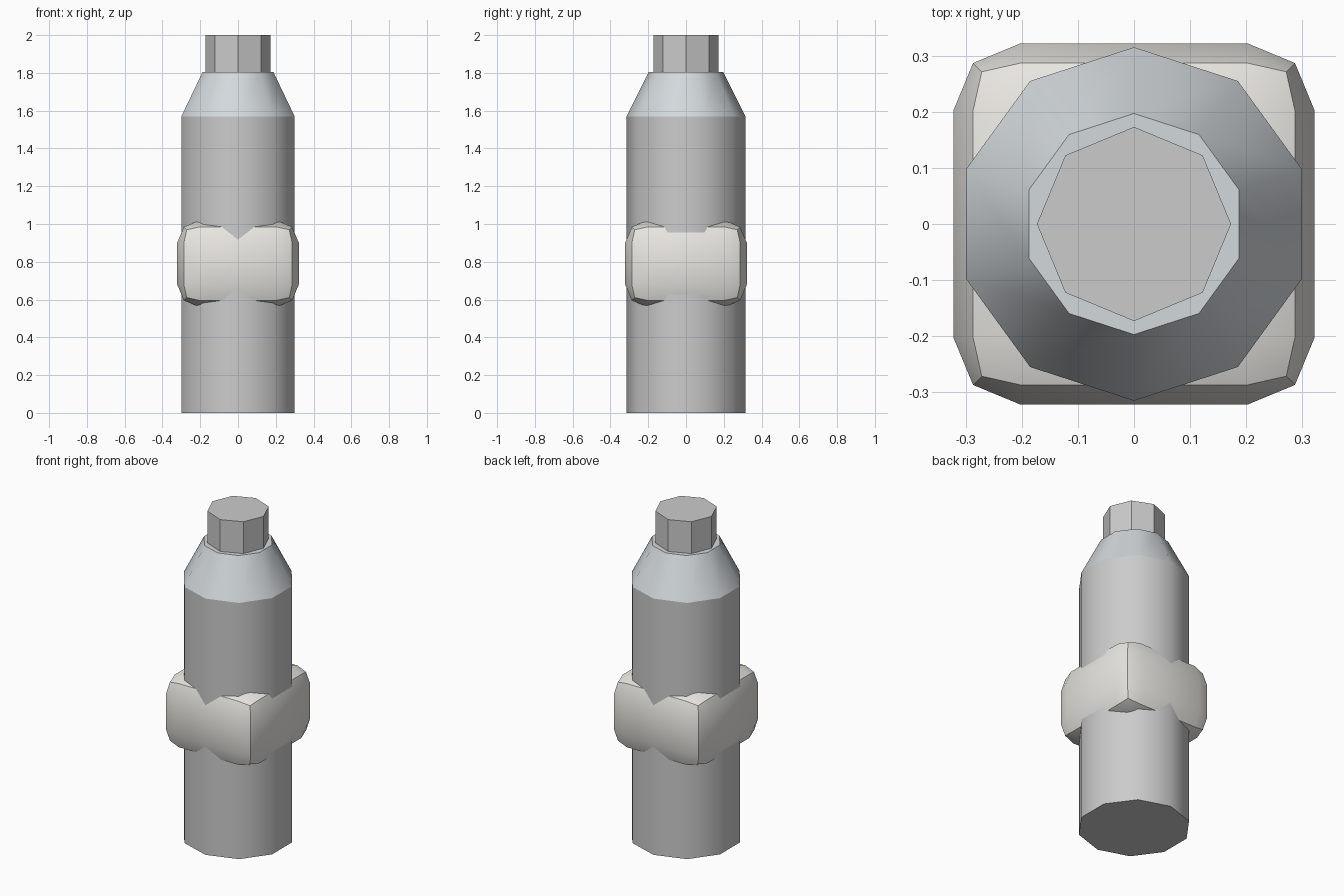
import bpy, bmesh
from math import sin, cos, pi, radians

if "Cube" in bpy.data.objects:
    bpy.data.objects.remove(bpy.data.objects["Cube"])


def finish(name, bm, colour=None):
    bmesh.ops.recalc_face_normals(bm, faces=bm.faces)
    mesh = bpy.data.meshes.new(name)
    bm.to_mesh(mesh)
    bm.free()
    ob = bpy.data.objects.new(name, mesh)
    bpy.context.collection.objects.link(ob)
    if colour:
        mat = bpy.data.materials.new(name + "_colour")
        mat.diffuse_color = (*colour, 1)
        mat.use_nodes = True
        mat.node_tree.nodes["Principled BSDF"].inputs["Base Color"].default_value = mat.diffuse_color
        mesh.materials.append(mat)
    bpy.ops.object.select_all(action='DESELECT')
    ob.select_set(True)
    bpy.context.view_layer.objects.active = ob
    bpy.ops.object.shade_smooth_by_angle(angle=radians(40))
    return ob


def frustum(name, sides, r0, r1, z0, z1, colour=None):
    # capped prism or taper with a corner on the y axis
    bm = bmesh.new()
    rings = []
    for r, z in ((r0, z0), (r1, z1)):
        angles = [pi / 2 + 2 * pi * i / sides for i in range(sides)]
        rings.append([bm.verts.new((r * cos(a), r * sin(a), z)) for a in angles])
    low, high = rings
    for i in range(sides):
        j = (i + 1) % sides
        bm.faces.new((low[i], low[j], high[j], high[i]))
    bm.faces.new(low)
    bm.faces.new(high)
    return finish(name, bm, colour)


# ten-sided barrel and tapered shoulder
frustum("barrel", 10, 0.315, 0.315, 0.0, 1.57)
frustum("shoulder", 10, 0.315, 0.197, 1.57, 1.805, (0.65, 0.69, 0.72))

# eight-sided tip
frustum("tip", 8, 0.173, 0.173, 1.79, 2.0)

# square collar with rounded edges
bm = bmesh.new()
bmesh.ops.create_cube(bm, size=1)
bmesh.ops.scale(bm, vec=(0.644, 0.644, 0.46), verts=bm.verts)
bmesh.ops.bevel(bm, geom=bm.edges[:], offset=0.12, segments=2, profile=0.5,
                affect='EDGES')
bmesh.ops.translate(bm, vec=(0, 0, 0.79), verts=bm.verts)
finish("collar", bm, (0.82, 0.80, 0.76))
